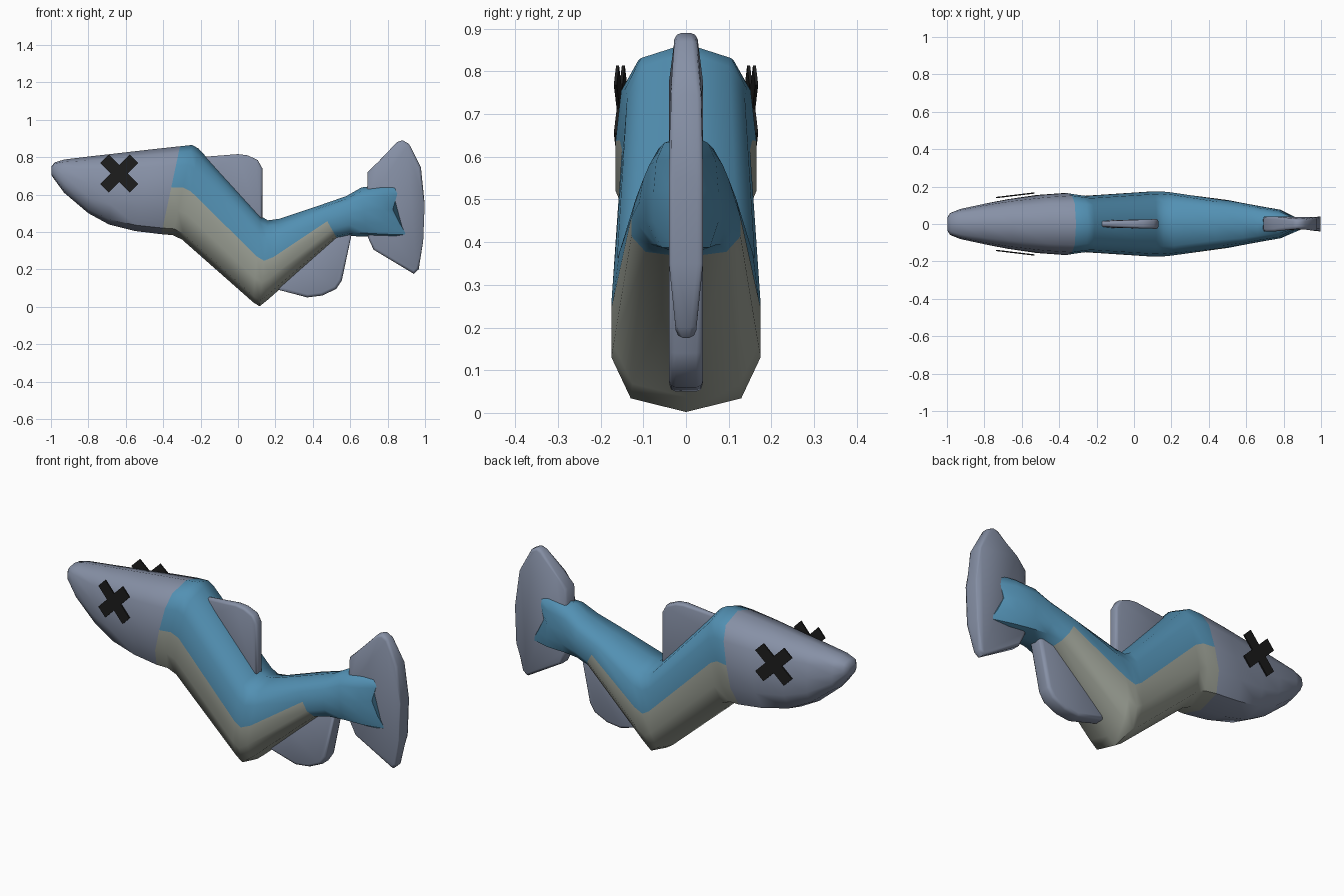
import bpy, bmesh, math

if "Cube" in bpy.data.objects:
    bpy.data.objects.remove(bpy.data.objects["Cube"])


def material(name, rgb):
    m = bpy.data.materials.new(name)
    m.diffuse_color = (*rgb, 1)
    m.use_nodes = True
    m.node_tree.nodes["Principled BSDF"].inputs["Base Color"].default_value = m.diffuse_color
    return m


BLUE = material("scale blue", (0.085, 0.28, 0.45))
GREY = material("fin grey", (0.24, 0.28, 0.38))
BELLY = material("belly grey", (0.33, 0.35, 0.30))
BLACK = material("eye black", (0.012, 0.012, 0.012))


def finish(bm, name, mats, angle=50):
    bmesh.ops.recalc_face_normals(bm, faces=bm.faces[:])
    me = bpy.data.meshes.new(name)
    bm.to_mesh(me)
    bm.free()
    for m in mats:
        me.materials.append(m)
    ob = bpy.data.objects.new(name, me)
    bpy.context.collection.objects.link(ob)
    for p in me.polygons:
        p.use_smooth = True
    me.set_sharp_from_angle(angle=math.radians(angle))
    return ob


# Body: slanted rings given as top x, top z, bottom x, bottom z, half width
RINGS = [
    (-0.998, 0.750, -0.998, 0.705, 0.035),
    (-0.980, 0.772, -0.985, 0.685, 0.058),
    (-0.930, 0.787, -0.930, 0.610, 0.080),
    (-0.800, 0.803, -0.800, 0.500, 0.108),
    (-0.650, 0.820, -0.690, 0.440, 0.132),
    (-0.450, 0.843, -0.550, 0.405, 0.155),
    (-0.310, 0.858, -0.410, 0.388, 0.165),
    (-0.245, 0.865, -0.350, 0.383, 0.155),
    (-0.210, 0.845, -0.300, 0.360, 0.150),
    (0.120, 0.485, 0.080, 0.025, 0.174),
    (0.160, 0.462, 0.115, 0.002, 0.175),
    (0.220, 0.470, 0.160, 0.038, 0.170),
    (0.430, 0.540, 0.530, 0.365, 0.128),
    (0.580, 0.592, 0.600, 0.378, 0.110),
    (0.660, 0.638, 0.690, 0.375, 0.094),
    (0.770, 0.652, 0.790, 0.368, 0.076),
    (0.868, 0.658, 0.912, 0.366, 0.036),
]
HEAD_END, BELLY_END = 6, 12
# Half cross-section: height fraction, width fraction
HALF = [(0, 0), (0.07, 0.74), (0.28, 1), (0.53, 1), (0.78, 0.92), (0.93, 0.68), (1, 0)]
SECTION = HALF + [(t, -y) for t, y in HALF[-2:0:-1]]

bm = bmesh.new()
loops = []
for i, (tx, tz, bx, bz, w) in enumerate(RINGS):
    loop = []
    for t, y in SECTION:
        x = bx + (tx - bx) * t
        if i == len(RINGS) - 1:  # notched tail end
            x -= 0.065 * (1 - abs(2 * t - 1))
        loop.append(bm.verts.new((x, y * w, bz + (tz - bz) * t)))
    loops.append(loop)
n = len(SECTION)
for i in range(len(loops) - 1):
    for k in range(n):
        k2 = (k + 1) % n
        f = bm.faces.new((loops[i][k], loops[i][k2], loops[i + 1][k2], loops[i + 1][k]))
        low = (SECTION[k][0] + SECTION[k2][0]) / 2 < 0.53
        f.material_index = 1 if i < HEAD_END else (2 if i < BELLY_END and low else 0)
bm.faces.new(loops[0]).material_index = 1
bm.faces.new(loops[-1])
finish(bm, "fish_body", [BLUE, GREY, BELLY])


# Fins: outline points are x, z, half thickness
def plate(name, pts, mat, bevel=0.0):
    bm = bmesh.new()
    sides = [[bm.verts.new((x, s * h, z)) for x, z, h in pts] for s in (-1, 1)]
    for s in sides:
        bm.faces.new(s)
    for k in range(len(pts)):
        k2 = (k + 1) % len(pts)
        bm.faces.new((sides[0][k], sides[0][k2], sides[1][k2], sides[1][k]))
    if bevel:
        rim = [e for e in bm.edges if e.verts[0].co.y * e.verts[1].co.y > 0]
        bmesh.ops.bevel(bm, geom=rim, offset=bevel, segments=2, profile=0.5, affect='EDGES')
    return finish(bm, name, [mat])


plate("back_fin", [(-0.18, 0.802, 0.014), (0.0, 0.816, 0.022), (0.05, 0.81, 0.024),
                   (0.105, 0.785, 0.026), (0.13, 0.74, 0.026), (0.13, 0.42, 0.026),
                   (0.0, 0.5, 0.026), (-0.2, 0.7, 0.02)], GREY, 0.012)
plate("lower_fin", [(0.2, 0.095, 0.035), (0.37, 0.05, 0.04), (0.45, 0.06, 0.04),
                    (0.525, 0.095, 0.04), (0.555, 0.14, 0.04), (0.61, 0.4, 0.04),
                    (0.5, 0.42, 0.04), (0.3, 0.25, 0.04)], GREY, 0.016)
plate("tail_fin", [(0.692, 0.72, 0.04), (0.75, 0.775, 0.04), (0.85, 0.88, 0.027),
                   (0.88, 0.89, 0.025), (0.915, 0.87, 0.028), (0.978, 0.745, 0.04),
                   (0.998, 0.55, 0.04), (0.99, 0.35, 0.04), (0.966, 0.2, 0.025),
                   (0.94, 0.176, 0.022), (0.725, 0.305, 0.036), (0.695, 0.37, 0.04),
                   (0.69, 0.55, 0.04)], GREY, 0.014)

# Eyes: thin black crosses set along the sides of the head
L, W = 0.112, 0.032
CROSS = [(W, W), (W, L), (-W, L), (-W, W), (-L, W), (-L, -W),
         (-W, -W), (-W, -L), (W, -L), (W, -W), (L, -W), (L, W)]
for side, label in ((-1, "front"), (1, "back")):
    bm = bmesh.new()
    verts = []
    for u, v in CROSS:
        x, z = (u - v) * math.sqrt(0.5), (u + v) * math.sqrt(0.5)
        verts.append(bm.verts.new((x - 0.635, side * (0.15 + 0.12 * x), z + 0.712)))
    face = bm.faces.new(verts)
    res = bmesh.ops.extrude_face_region(bm, geom=[face], use_keep_orig=True)
    for v in res["geom"]:
        if isinstance(v, bmesh.types.BMVert):
            v.co.y += side * 0.007
    finish(bm, label + "_eye", [BLACK], 30)
